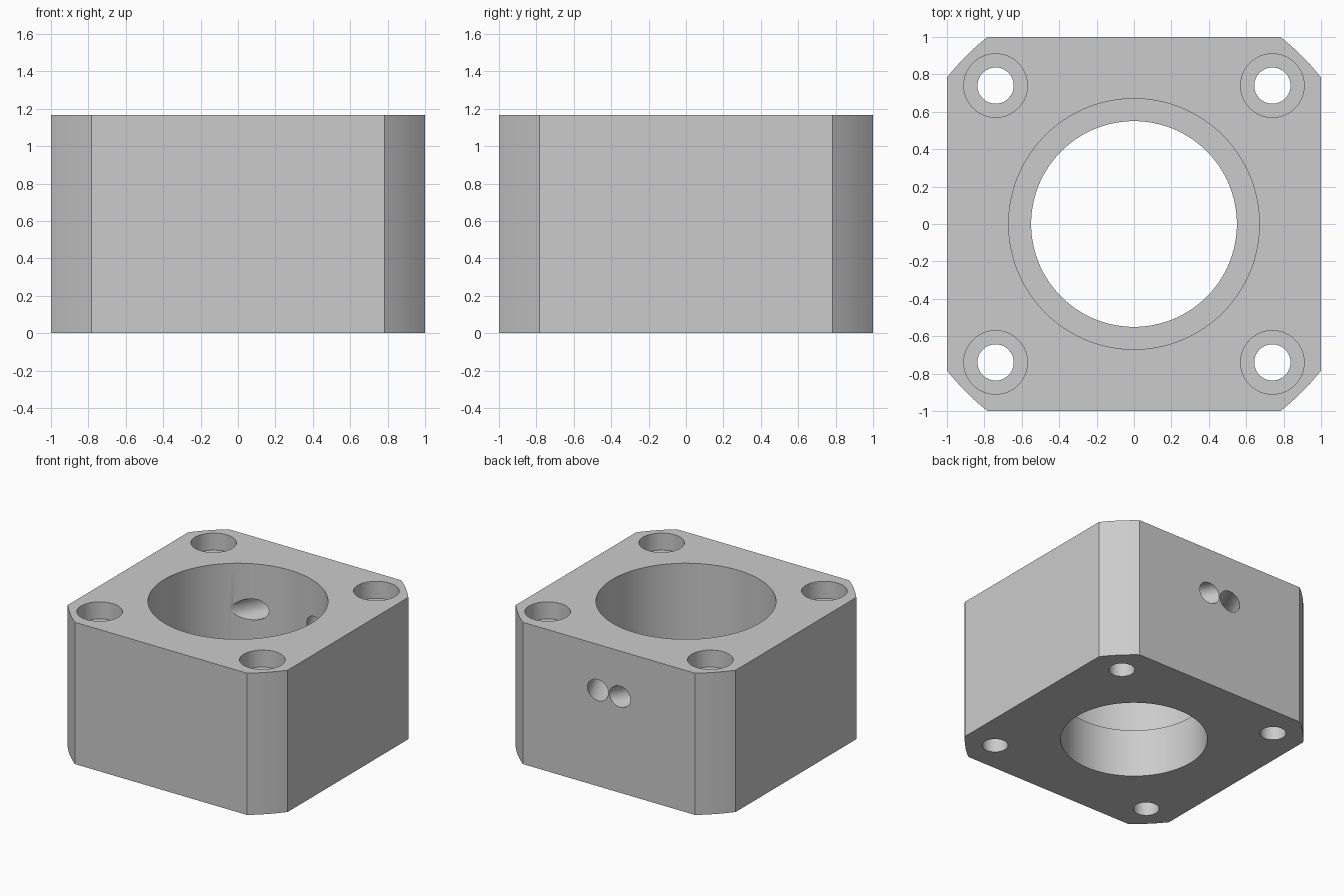
import bpy, bmesh, math
from mathutils import Matrix, Vector

HEIGHT = 1.165
CORNER_R = 1.27      # arc that trims the square's corners

cube = bpy.data.objects.get("Cube")
if cube:
    bpy.data.objects.remove(cube, do_unlink=True)

grey = bpy.data.materials.new("light_grey")
grey.use_nodes = True
colour = (0.6, 0.6, 0.6, 1)
grey.diffuse_color = colour
grey.node_tree.nodes["Principled BSDF"].inputs["Base Color"].default_value = colour


def make_object(name, bm):
    bmesh.ops.recalc_face_normals(bm, faces=bm.faces)
    mesh = bpy.data.meshes.new(name)
    bm.to_mesh(mesh)
    bm.free()
    mesh.materials.append(grey)
    obj = bpy.data.objects.new(name, mesh)
    bpy.context.collection.objects.link(obj)
    return obj


def cut_cylinder(target, radius, start, end, sides=64):
    """Drill a round hole between two points."""
    start, end = Vector(start), Vector(end)
    axis = end - start
    turn = axis.to_track_quat('Z', 'Y').to_matrix().to_4x4()
    bm = bmesh.new()
    bmesh.ops.create_cone(bm, cap_ends=True, segments=sides, radius1=radius,
                          radius2=radius, depth=axis.length,
                          matrix=Matrix.Translation((start + end) / 2) @ turn)
    cutter = make_object("hole_cutter", bm)
    cutter.hide_render = True
    mod = target.modifiers.new("hole", 'BOOLEAN')
    mod.operation = 'DIFFERENCE'
    mod.solver = 'EXACT'
    mod.object = cutter
    bpy.context.view_layer.objects.active = target
    bpy.ops.object.modifier_apply(modifier=mod.name)
    bpy.data.objects.remove(cutter, do_unlink=True)


# Block: square outline with arc-trimmed corners, extruded up
edge_angle = math.acos(1 / CORNER_R)
sweep = math.pi / 2 - 2 * edge_angle
steps = 10
bm = bmesh.new()
outline = []
for corner in range(4):
    for i in range(steps + 1):
        a = corner * math.pi / 2 + edge_angle + sweep * i / steps
        outline.append(bm.verts.new((CORNER_R * math.cos(a), CORNER_R * math.sin(a), 0)))
base = bm.faces.new(outline)
top = bmesh.ops.extrude_face_region(bm, geom=[base])
bmesh.ops.translate(bm, vec=(0, 0, HEIGHT),
                    verts=[v for v in top["geom"] if isinstance(v, bmesh.types.BMVert)])
block = make_object("housing_block", bm)

# Stepped central bore
cut_cylinder(block, 0.55, (0, 0, -0.2), (0, 0, HEIGHT), 128)
cut_cylinder(block, 0.67, (0, 0, 0.395), (0, 0, HEIGHT + 0.2), 128)

# Counterbored bolt holes in the corners
for x in (-0.74, 0.74):
    for y in (-0.74, 0.74):
        cut_cylinder(block, 0.097, (x, y, -0.2), (x, y, HEIGHT))
        cut_cylinder(block, 0.17, (x, y, HEIGHT - 0.14), (x, y, HEIGHT + 0.2))

# Pair of slanted ports from the back face, spreading inward to the bore
slant = math.radians(25.5)
for side in (-1, 1):
    direction = Vector((side * math.sin(slant), -math.cos(slant), 0))
    mouth = Vector((side * 0.1, 1, 0.79))
    cut_cylinder(block, 0.086, mouth - direction * 0.1, mouth + direction * 0.8)

# Smooth round walls, keep crisp edges
bpy.ops.object.select_all(action='DESELECT')
block.select_set(True)
bpy.context.view_layer.objects.active = block
bpy.ops.object.shade_smooth_by_angle(angle=math.radians(30))
